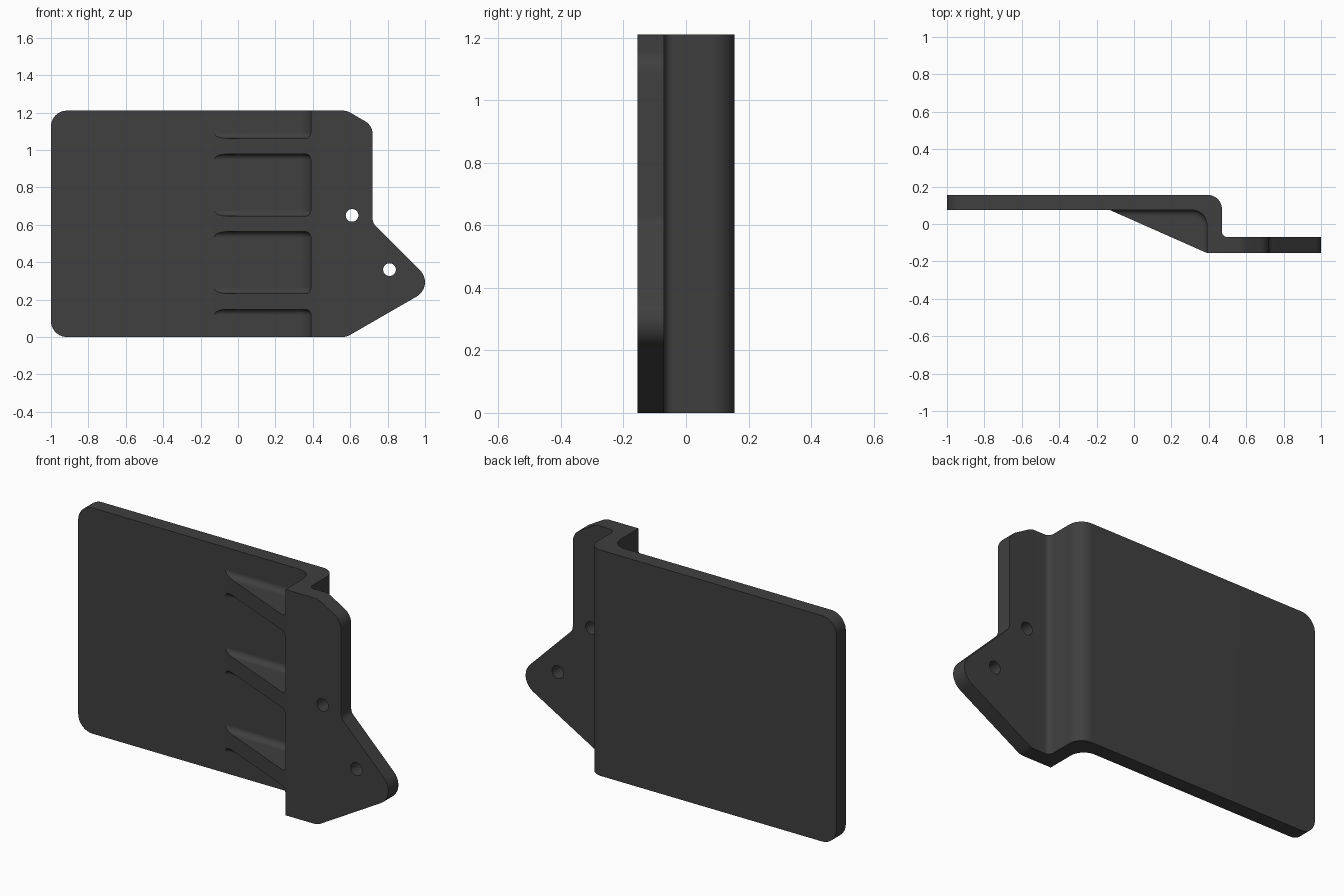
import bpy, bmesh, math
from mathutils import Vector

if "Cube" in bpy.data.objects:
    bpy.data.objects.remove(bpy.data.objects["Cube"])

mat = bpy.data.materials.new("dark_grey")
mat.diffuse_color = (0.05, 0.05, 0.05, 1)
mat.use_nodes = True
mat.node_tree.nodes["Principled BSDF"].inputs["Base Color"].default_value = mat.diffuse_color


def rounded(corners, steps=10):
    """Polygon from (x, y, radius) corners, each replaced by a tangent arc."""
    out, n = [], len(corners)
    for i, (x, y, r) in enumerate(corners):
        p = Vector((x, y))
        if r == 0:
            out.append(p)
            continue
        a = (Vector(corners[i - 1][:2]) - p).normalized()
        b = (Vector(corners[(i + 1) % n][:2]) - p).normalized()
        half = a.angle(b) / 2
        c = p + (a + b).normalized() * r / math.sin(half)
        t = r / math.tan(half)
        va, vb = p + a * t - c, p + b * t - c
        ang = va.angle(vb)
        for k in range(steps + 1):
            f = k / steps
            out.append(c + (va * math.sin((1 - f) * ang) + vb * math.sin(f * ang)) / math.sin(ang))
    return out


def make(name, bm):
    bmesh.ops.remove_doubles(bm, verts=bm.verts, dist=1e-5)
    bmesh.ops.recalc_face_normals(bm, faces=bm.faces)
    mesh = bpy.data.meshes.new(name)
    bm.to_mesh(mesh)
    bm.free()
    mesh.materials.append(mat)
    ob = bpy.data.objects.new(name, mesh)
    bpy.context.collection.objects.link(ob)
    return ob


def extrude(name, pts, place, depth):
    bm = bmesh.new()
    f = bm.faces.new([bm.verts.new(place(p)) for p in pts])
    g = bmesh.ops.extrude_face_region(bm, geom=[f])
    bmesh.ops.translate(bm, vec=depth, verts=[v for v in g["geom"] if isinstance(v, bmesh.types.BMVert)])
    return make(name, bm)


def smooth(ob):
    bpy.ops.object.select_all(action='DESELECT')
    ob.select_set(True)
    bpy.context.view_layer.objects.active = ob
    bpy.ops.object.shade_smooth_by_angle(angle=math.radians(25))


def boolean(ob, cutter, op):
    m = ob.modifiers.new(op, 'BOOLEAN')
    m.operation, m.object, m.solver = op, cutter, 'EXACT'
    bpy.context.view_layer.objects.active = ob
    bpy.ops.object.modifier_apply(modifier=m.name)
    bpy.data.objects.remove(cutter)


# Stepped plate: bent section run upward, trimmed to the front outline
TOP, INNER, WEB, FRONT, R = 1.21, 0.075, 0.39, -0.155, 0.08
section = [(-1.1, 0.155, 0), (0.47, 0.155, 0.075), (0.47, -0.07, 0.03), (1.1, -0.07, 0),
           (1.1, FRONT, 0), (WEB, FRONT, 0), (WEB, INNER, R), (-1.1, INNER, 0)]
outline = [(-1, 0, 0.085), (0.58, 0, 0.08), (1.056, 0.274, 0.089), (0.72, 0.61, 0.05),
           (0.72, 1.13, 0.08), (0.582, TOP, 0.08), (-1, TOP, 0.085)]
plate = extrude("stepped_plate", rounded(section), lambda p: (p.x, p.y, -0.1), (0, 0, 1.5))
trim = extrude("outline_trim", rounded(outline), lambda p: (p.x, -0.5, p.y), (0, 1, 0))
boolean(plate, trim, 'INTERSECT')

# Two bolt holes in the flange
for x, z in ((0.61, 0.65), (0.81, 0.36)):
    circle = [Vector((x + 0.034 * math.cos(k * math.tau / 32), z + 0.034 * math.sin(k * math.tau / 32)))
              for k in range(32)]
    boolean(plate, extrude("hole_cutter", circle, lambda p: (p.x, -0.5, p.y), (0, 1, 0)), 'DIFFERENCE')
smooth(plate)

# Gusset ribs: sloped front, sides flaring into the plate and web
TIP, HALF, FILLET = -0.13, 0.042, 0.03


def half_width(x, y):
    if x > WEB - R and y > INNER - R:
        d = R - math.hypot(x - WEB + R, y - INNER + R)
    else:
        d = min(INNER - y, WEB - x)
    k = min(max(FILLET - d, 0), FILLET)
    return HALF + FILLET - math.sqrt(FILLET ** 2 - k ** 2)


def rib(name, zc, nu=40, nv=16):
    corner = rounded([(TIP, INNER, 0), (WEB, INNER, R), (WEB, FRONT, 0)])
    path = [corner[0].lerp(corner[1], k / 24) for k in range(24)] + corner[1:-1]
    path += [corner[-2].lerp(corner[-1], k / 12) for k in range(1, 13)]
    start, end = path[0], path[-1]
    bm = bmesh.new()
    sides = []
    for s in (-1, 1):
        grid = []
        for p in path:
            f = (p - start).dot(end - start) / (end - start).length_squared
            q = start.lerp(end, f)
            row = []
            for j in range(nv + 1):
                c = p.lerp(q, (j / nv) ** 2)
                row.append(bm.verts.new((c.x, c.y, zc + s * half_width(c.x, c.y))))
            grid.append(row)
        for a, b in zip(grid, grid[1:]):
            for j in range(nv):
                bm.faces.new((a[j], b[j], b[j + 1], a[j + 1]))
        sides.append(grid)
    # sloped front face and hidden back closing the rib
    for j in (0, nv):
        for i in range(len(path) - 1):
            lo, hi = sides
            bm.faces.new((lo[i][j], lo[i + 1][j], hi[i + 1][j], hi[i][j]))
    bmesh.ops.dissolve_degenerate(bm, dist=1e-5, edges=bm.edges)
    smooth(make(name, bm))


for i, zc in enumerate((0.19, 0.605, 1.02)):
    rib(f"gusset_rib_{i + 1}", zc)
